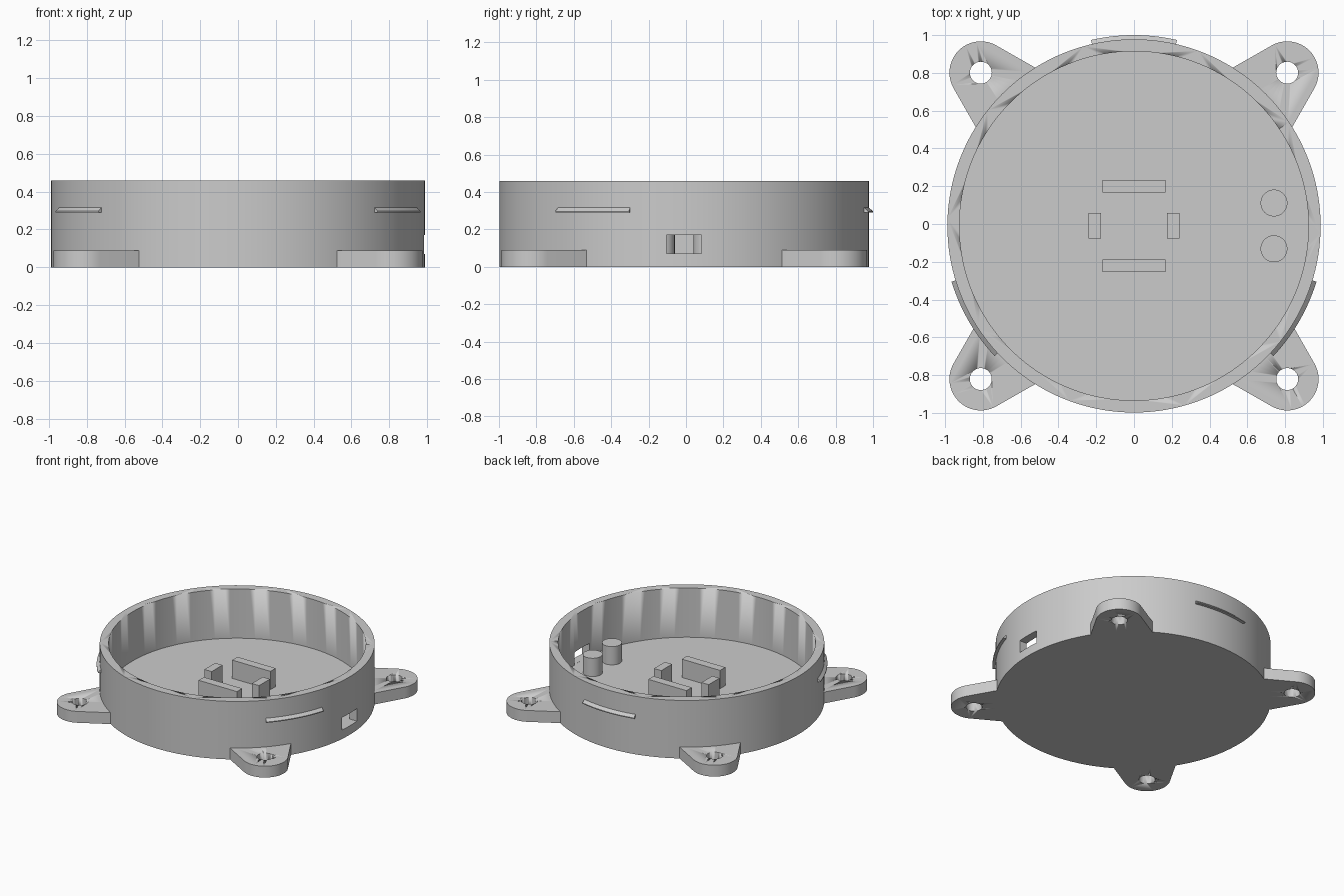
import bpy, bmesh, math
from math import sin, cos, radians, pi

if "Cube" in bpy.data.objects:
    bpy.data.objects.remove(bpy.data.objects["Cube"])

CY = -0.01            # centre of the round case
R, R_IN, H, FLOOR = 0.988, 0.924, 0.46, 0.07
POST_TOP = 0.215

grey = bpy.data.materials.new("plain grey")
grey.use_nodes = True
grey.diffuse_color = (0.6, 0.6, 0.6, 1)
grey.node_tree.nodes["Principled BSDF"].inputs["Base Color"].default_value = (0.6, 0.6, 0.6, 1)


def finish(name, bm, smooth=True):
    bmesh.ops.recalc_face_normals(bm, faces=bm.faces)
    mesh = bpy.data.meshes.new(name)
    bm.to_mesh(mesh)
    bm.free()
    mesh.materials.append(grey)
    ob = bpy.data.objects.new(name, mesh)
    bpy.context.collection.objects.link(ob)
    ob.location.y = CY
    if smooth:
        bpy.ops.object.select_all(action='DESELECT')
        ob.select_set(True)
        bpy.context.view_layer.objects.active = ob
        bpy.ops.object.shade_smooth_by_angle(angle=radians(30))
    return ob


def prism(name, outline, z0, z1, smooth=True):
    bm = bmesh.new()
    face = bm.faces.new([bm.verts.new((x, y, z0)) for x, y in outline])
    top = bmesh.ops.extrude_face_region(bm, geom=[face])["geom"]
    bmesh.ops.translate(bm, vec=(0, 0, z1 - z0),
                        verts=[v for v in top if isinstance(v, bmesh.types.BMVert)])
    return finish(name, bm, smooth)


def arc(cx, cy, r, a0, a1, n):
    return [(cx + r * cos(a0 + (a1 - a0) * i / n),
             cy + r * sin(a0 + (a1 - a0) * i / n)) for i in range(n + 1)]


def disc(name, x, y, r, z0, z1, n=48):
    return prism(name, arc(x, y, r, 0, 2 * pi, n)[:-1], z0, z1)


def box(name, x, y, hx, hy, z0, z1):
    corners = [(x - hx, y - hy), (x + hx, y - hy), (x + hx, y + hy), (x - hx, y + hy)]
    return prism(name, corners, z0, z1, smooth=False)


def cut(target, cutter):
    mod = target.modifiers.new("cut", 'BOOLEAN')
    mod.operation = 'DIFFERENCE'
    mod.solver = 'EXACT'
    mod.object = cutter
    bpy.context.view_layer.objects.active = target
    bpy.ops.object.modifier_apply(modifier=mod.name)
    bpy.data.objects.remove(cutter)


# Round open case with a pocket and a cable slot through the right wall
case = disc("round_case", 0, 0, R, 0, H, 160)
cut(case, disc("pocket_cutter", 0, 0, R_IN, FLOOR, H + 0.1, 160))
cut(case, box("slot_cutter", 0.95, 0, 0.1, 0.094, FLOOR + 0.0005, 0.17))

# Four screw tabs: a rounded end flaring out towards the case wall
REACH, END_R, FLARE = 1.147, 0.166, radians(16)
WIDTH = radians(13.2)
for i, place in enumerate(("back_left", "back_right", "front_right", "front_left")):
    turn = radians(45 + 90 * i)
    hx, hy = REACH * cos(turn), REACH * sin(turn)
    side = pi / 2 - FLARE
    outline = arc(hx, hy, END_R, turn - side, turn + side, 28)
    outline += arc(0, 0, R - 0.006, turn + WIDTH, turn - WIDTH, 12)
    tab = prism("screw_tab_" + place, outline, 0, 0.09)
    cut(tab, disc("hole_cutter", hx, hy, 0.058, -0.1, 0.2))

# Three snap ridges around the wall: flat underneath, sloped on top
section = [(R - 0.01, 0.29), (1.01, 0.29), (1.01, 0.297), (R - 0.004, 0.32), (R - 0.01, 0.32)]
for name, mid in (("back", 90), ("left", -30), ("right", 210)):
    bm = bmesh.new()
    rings = []
    for k in range(25):
        a = radians(mid - 13 + 26 * k / 24)
        rings.append([bm.verts.new((r * cos(a), r * sin(a), z)) for r, z in section])
    n = len(section)
    for p, q in zip(rings, rings[1:]):
        for j in range(n):
            bm.faces.new((p[j], p[(j + 1) % n], q[(j + 1) % n], q[j]))
    bm.faces.new(rings[0])
    bm.faces.new(rings[-1])
    finish("snap_ridge_" + name, bm)

# Four upright holders around the centre, and two pegs beside the slot
for s, fb, lr, in ((1, "back", "left"), (-1, "front", "right")):
    box("long_holder_" + fb, 0, s * 0.21, 0.168, 0.033, FLOOR - 0.02, POST_TOP)
    box("short_holder_" + lr, s * 0.208, 0, 0.032, 0.068, FLOOR - 0.02, POST_TOP)
    disc("peg_" + fb, 0.741, s * 0.121, 0.071, FLOOR - 0.02, POST_TOP)
